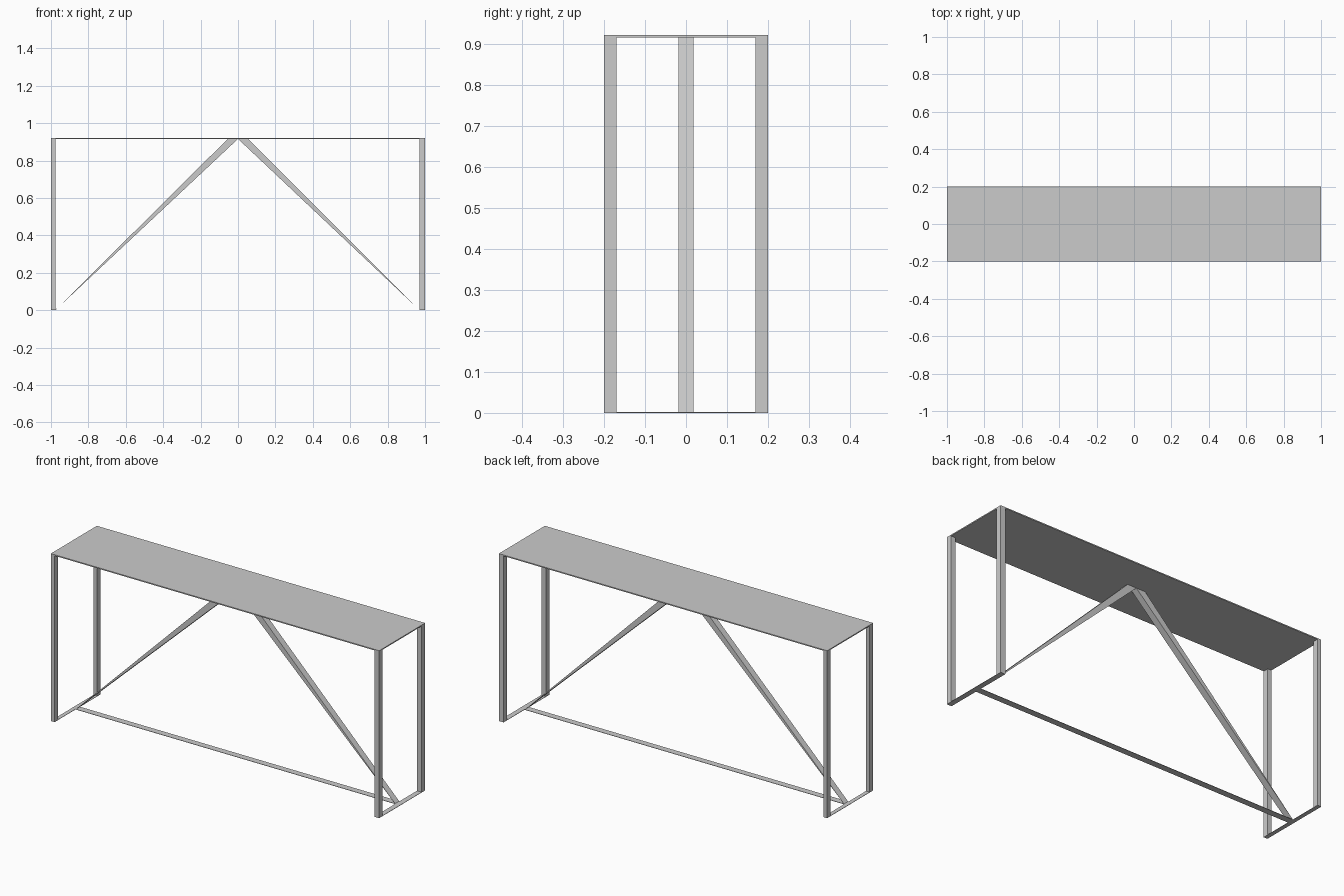
import bpy
import bmesh

cube = bpy.data.objects.get("Cube")
if cube:
    bpy.data.objects.remove(cube, do_unlink=True)

grey = bpy.data.materials.new("light_grey")
grey.use_nodes = True
grey.diffuse_color = (0.6, 0.6, 0.6, 1)
grey.node_tree.nodes["Principled BSDF"].inputs["Base Color"].default_value = (0.6, 0.6, 0.6, 1)


def prism(name, profile, y0, y1):
    """Extrude an x-z profile from y0 to y1."""
    bm = bmesh.new()
    face = bm.faces.new([bm.verts.new((x, y0, z)) for x, z in profile])
    moved = bmesh.ops.extrude_face_region(bm, geom=[face])["geom"]
    verts = [v for v in moved if isinstance(v, bmesh.types.BMVert)]
    bmesh.ops.translate(bm, verts=verts, vec=(0, y1 - y0, 0))
    bmesh.ops.recalc_face_normals(bm, faces=bm.faces)
    mesh = bpy.data.meshes.new(name)
    bm.to_mesh(mesh)
    bm.free()
    mesh.materials.append(grey)
    obj = bpy.data.objects.new(name, mesh)
    bpy.context.collection.objects.link(obj)


def box(name, x0, x1, y0, y1, z0, z1):
    prism(name, [(x0, z0), (x1, z0), (x1, z1), (x0, z1)], y0, y1)


HEIGHT, UNDER = 0.922, 0.916
HALF_DEPTH, LEG_DEPTH = 0.2, 0.03
BRACE, SHEET = 0.018, 0.002

# Thin table top
box("table_top", -1, 1, -HALF_DEPTH, HALF_DEPTH, UNDER, HEIGHT)

for side, s, leg_width in (("left", 1, 0.029), ("right", -1, 0.023)):
    inner = s * (1 - leg_width)
    x0, x1 = sorted((s, inner))
    # Corner legs
    for end, y in (("front", -HALF_DEPTH), ("back", HALF_DEPTH - LEG_DEPTH)):
        box(f"{end}_{side}_leg", x0, x1, y, y + LEG_DEPTH, 0, UNDER)
    # Flat floor strip joining the two legs
    box(f"{side}_floor_strip", x0, x1, LEG_DEPTH - HALF_DEPTH, HALF_DEPTH - LEG_DEPTH, 0, SHEET)
    # Diagonal brace tapering to a point at the floor
    prism(f"{side}_brace", [(inner, 0), (0, UNDER), (s * 0.055, UNDER)], -BRACE, BRACE)

# Long flat floor strip between the ends
box("long_floor_strip", -0.977, 0.971, -BRACE, BRACE, 0, SHEET)
